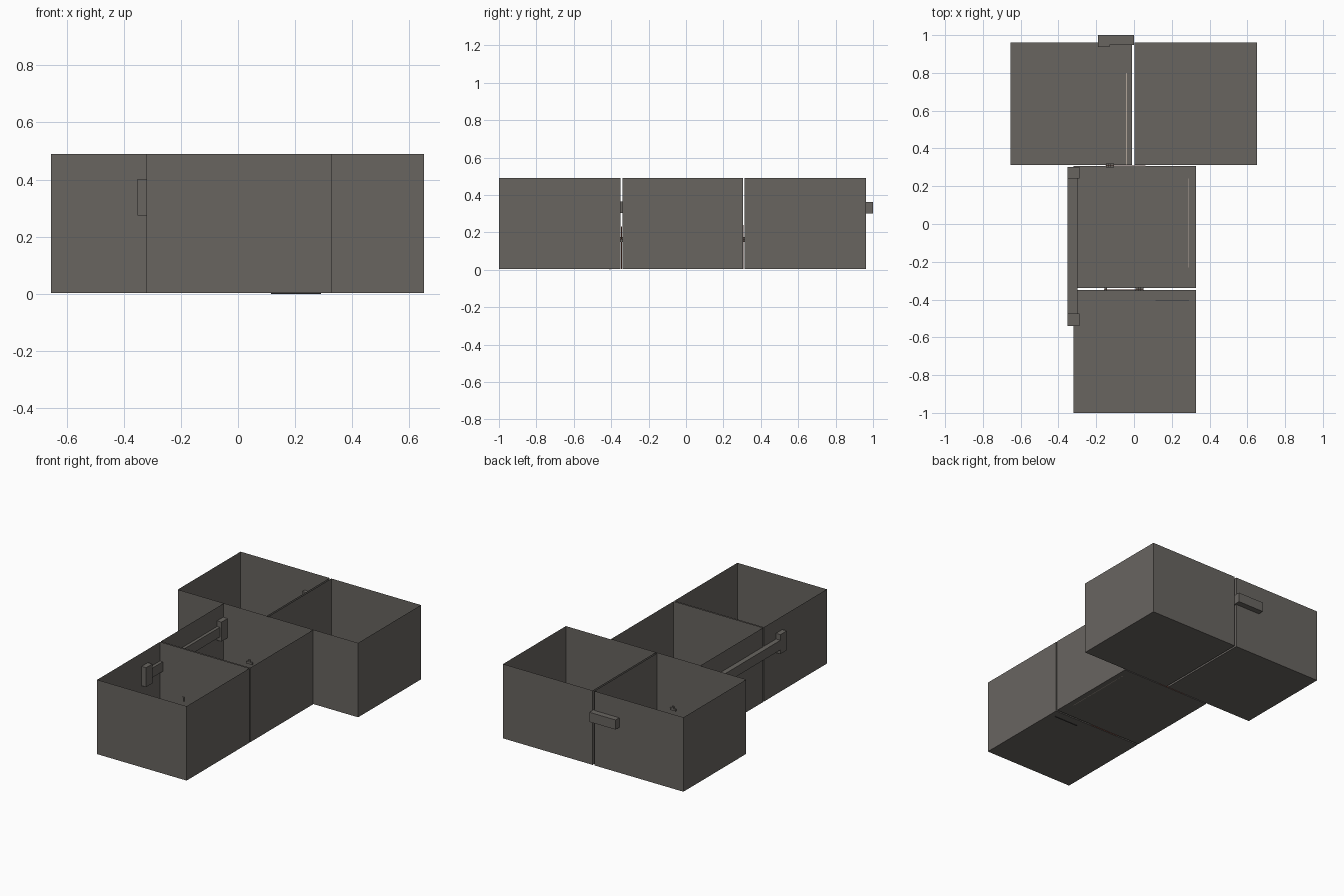
import bpy, bmesh

if "Cube" in bpy.data.objects:
    bpy.data.objects.remove(bpy.data.objects["Cube"])


def material(name, rgb):
    m = bpy.data.materials.new(name)
    m.diffuse_color = (*rgb, 1)
    m.use_nodes = True
    m.node_tree.nodes["Principled BSDF"].inputs["Base Color"].default_value = m.diffuse_color
    return m


GREY = material("warm_grey", (0.140, 0.130, 0.118))
RUST = material("rust_red", (0.28, 0.09, 0.06))
SAND = material("pale_sand", (0.45, 0.38, 0.32))
DARK = material("near_black", (0.03, 0.03, 0.03))


def box(name, x, y, z, mat=GREY, open_top=False):
    """Axis-aligned box from (min, max) ranges, optionally without its lid."""
    bm = bmesh.new()
    bmesh.ops.create_cube(bm, size=1)
    for v in bm.verts:
        v.co = [r[0] + (c + 0.5) * (r[1] - r[0]) for c, r in zip(v.co, (x, y, z))]
    if open_top:
        lid = [f for f in bm.faces if f.normal.z > 0.9]
        bmesh.ops.delete(bm, geom=lid, context='FACES_ONLY')
    me = bpy.data.meshes.new(name)
    bm.to_mesh(me)
    bm.free()
    me.materials.append(mat)
    ob = bpy.data.objects.new(name, me)
    bpy.context.collection.objects.link(ob)
    return ob


# Four open-topped rooms: thin sheet walls and floor
H = (0.003, 0.49)
for name, x, y in (
    ("room_back_left", (-0.655, -0.010), (0.312, 0.962)),
    ("room_back_right", (0.003, 0.652), (0.312, 0.962)),
    ("room_middle", (-0.320, 0.328), (-0.340, 0.306)),
    ("room_front", (-0.320, 0.328), (-1.0, -0.350)),
):
    box(name, x, y, H, open_top=True)

# Long rail through the left walls, with stepped end brackets
box("side_rail", (-0.352, -0.300), (-0.475, 0.240), (0.302, 0.365))
for tag, y in (("front", (-0.540, -0.475)), ("back", (0.240, 0.303))):
    box("rail_bracket_mid_" + tag, (-0.352, -0.288), y, (0.302, 0.365))
    box("rail_bracket_top_" + tag, (-0.352, -0.288), y, (0.365, 0.402))
    box("rail_bracket_base_" + tag, (-0.352, -0.288), y, (0.275, 0.302))

# Short rail on the back wall
box("back_rail", (-0.130, 0.0), (0.948, 1.0), (0.300, 0.363))
box("back_rail_end", (-0.190, -0.130), (0.937, 1.0), (0.300, 0.363))

# Doors hidden in the gaps between rooms, with small handles through the walls
box("door_front", (-0.16, 0.05), (-0.347, -0.343), (0.003, 0.23), RUST)
box("door_back", (-0.15, 0.06), (0.308, 0.310), (0.003, 0.24), RUST)
for tag, x, y in (("front_left", -0.150, -0.345), ("front_right", 0.030, -0.345),
                  ("back", -0.128, 0.309)):
    box("handle_spindle_" + tag, (x - 0.006, x + 0.006), (y - 0.011, y + 0.011), (0.148, 0.175))
    if tag != "front_left":
        box("handle_lever_" + tag, (x - 0.021, x + 0.021), (y - 0.011, y + 0.011), (0.148, 0.162))

# Thin inlaid strips on the floors
box("floor_strip_back", (-0.042, -0.037), (0.312, 0.80), (0.003, 0.006), SAND)
box("floor_strip_middle", (0.288, 0.292), (-0.23, 0.24), (0.003, 0.006), SAND)
box("floor_strip_front", (0.115, 0.29), (-0.408, -0.404), (0.0, 0.006), DARK)
